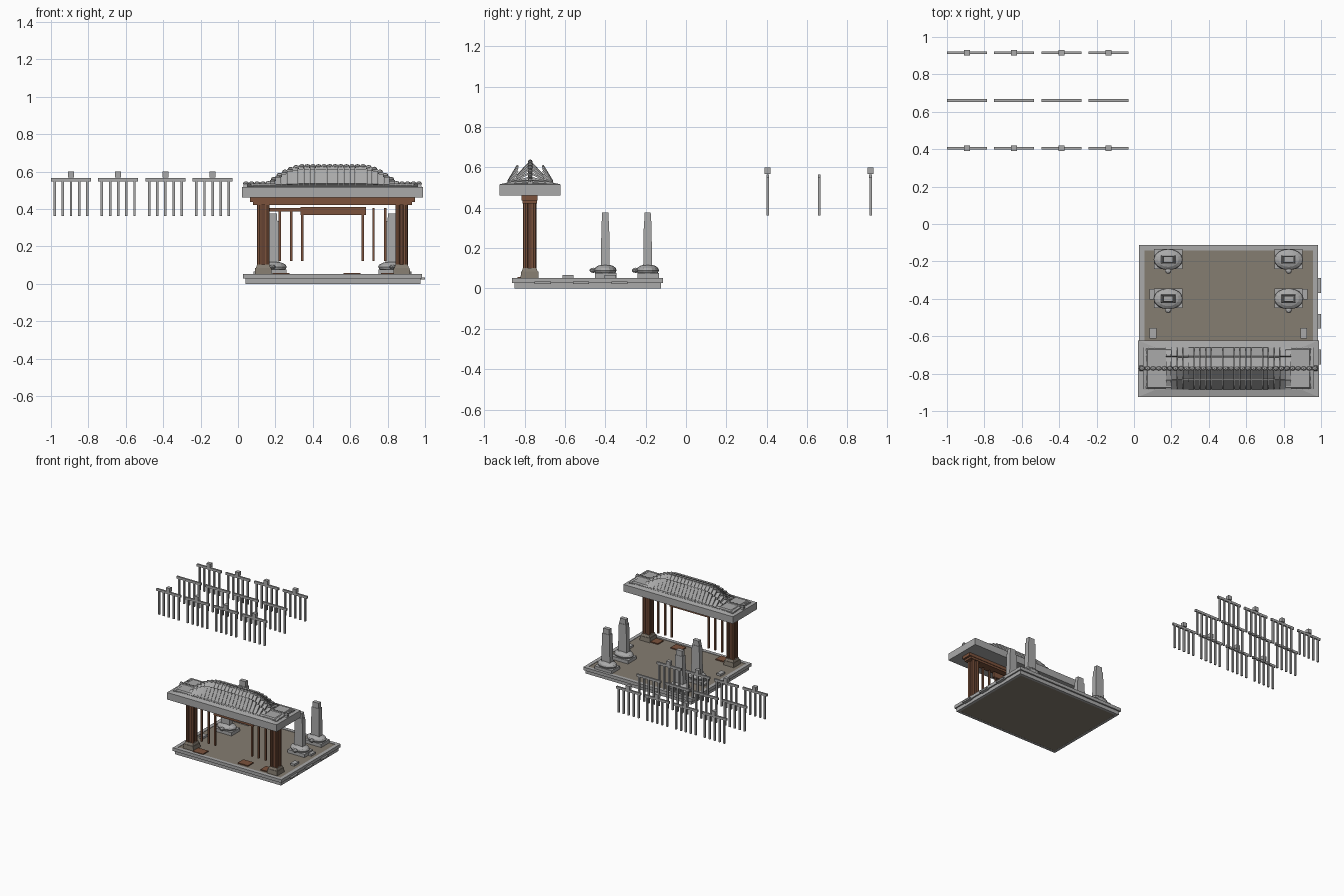
import bpy, bmesh, math
from mathutils import Vector, Matrix

if "Cube" in bpy.data.objects:
    bpy.data.objects.remove(bpy.data.objects["Cube"])


def mat(name, c):
    m = bpy.data.materials.new(name)
    m.diffuse_color = (*c, 1)
    m.use_nodes = True
    m.node_tree.nodes["Principled BSDF"].inputs["Base Color"].default_value = m.diffuse_color
    return m


STONE = mat("grey_stone", (0.40, 0.40, 0.40))
FLOOR = mat("taupe_paving", (0.235, 0.205, 0.165))
WOOD = mat("brown_wood", (0.20, 0.085, 0.045))
DARK = mat("dark_wood", (0.13, 0.055, 0.032))

CX = 0.505    # middle of the pavilion in x
GY = -0.775   # gate line in y


def finish(bm, name, m):
    bmesh.ops.recalc_face_normals(bm, faces=bm.faces)
    me = bpy.data.meshes.new(name)
    bm.to_mesh(me)
    bm.free()
    me.materials.append(m)
    ob = bpy.data.objects.new(name, me)
    bpy.context.collection.objects.link(ob)
    return ob


def add_box(bm, x0, x1, y0, y1, z0, z1, tx=1.0, ty=None):
    """Box by limits; tx, ty scale the top face for a taper."""
    ty = tx if ty is None else ty
    cx, cy = (x0 + x1) / 2, (y0 + y1) / 2
    vs = []
    for z, sx, sy in ((z0, 1, 1), (z1, tx, ty)):
        for x, y in ((x0, y0), (x1, y0), (x1, y1), (x0, y1)):
            vs.append(bm.verts.new((cx + (x - cx) * sx, cy + (y - cy) * sy, z)))
    for f in ((3, 2, 1, 0), (4, 5, 6, 7), (0, 1, 5, 4), (1, 2, 6, 5), (2, 3, 7, 6), (3, 0, 4, 7)):
        bm.faces.new([vs[i] for i in f])


def boxes(name, m, *specs):
    bm = bmesh.new()
    for s in specs:
        add_box(bm, *s)
    return finish(bm, name, m)


def add_slat(bm, x0, x1, a, b, t):
    """Flat tile between two (y, z) points with thickness t."""
    a, b = Vector(a), Vector(b)
    d = (b - a).normalized()
    n = Vector((-d.y, d.x)) * t
    if n.y > 0:
        n = -n
    rings = [[bm.verts.new((x, p.x, p.y)) for p in (a, b, b + n, a + n)] for x in (x0, x1)]
    bm.faces.new(rings[0])
    bm.faces.new(rings[1][::-1])
    for i in range(4):
        j = (i + 1) % 4
        bm.faces.new((rings[0][i], rings[0][j], rings[1][j], rings[1][i]))


def ellipsoid(bm, c, r, u=12, v=6):
    bmesh.ops.create_uvsphere(bm, u_segments=u, v_segments=v, radius=1,
                              matrix=Matrix.Translation(c) @ Matrix.Diagonal((*r, 1)))


# terrace: paving with a stone curb around it
boxes("paving", FLOOR, (0.055, 0.965, -0.84, -0.14, 0.001, 0.05))
for name, x0, x1, y0, y1, z0, z1, w in (("curb_lower", 0.04, 0.975, -0.85, -0.125, 0, 0.028, 0.02),
                                        ("curb_upper", 0.028, 0.985, -0.862, -0.113, 0.028, 0.053, 0.028)):
    boxes(name, STONE, (x0, x1, y0, y0 + w, z0, z1), (x0, x1, y1 - w, y1, z0, z1),
          (x0, x0 + w, y0 + w, y1 - w, z0, z1), (x1 - w, x1, y0 + w, y1 - w, z0, z1))
boxes("side_steps", STONE, *[(0.96, 1.0, y - 0.04, y + 0.04, 0.022, 0.034) for y in (-0.71, -0.52, -0.33)])
boxes("floor_stones", STONE, *[(CX + s * d - 0.018, CX + s * d + 0.018, y - 0.028, y + 0.028, 0.05, 0.066)
                               for s in (-1, 1) for d, y in ((0.403, -0.585), (0.405, -0.375))])
boxes("floor_planks", WOOD, *[(x - 0.045, x + 0.045, y - 0.035, y + 0.035, 0.05, 0.058)
                              for x, y in ((0.23, -0.80), (0.61, -0.775), (0.81, -0.775))])

# gate columns: square core with round corner posts on stone bases
for s, side in ((-1, "left"), (1, "right")):
    x = CX + s * 0.37
    boxes(side + "_column_base", FLOOR, (x - 0.045, x + 0.045, GY - 0.045, GY + 0.045, 0.05, 0.085, 0.95),
          (x - 0.039, x + 0.039, GY - 0.039, GY + 0.039, 0.085, 0.102, 0.85))
    boxes(side + "_column_core", DARK, (x - 0.024, x + 0.024, GY - 0.024, GY + 0.024, 0.1, 0.43))
    bm = bmesh.new()
    for dx in (-0.02, 0.02):
        for dy in (-0.02, 0.02):
            bmesh.ops.create_cone(bm, cap_ends=True, segments=8, radius1=0.0135, radius2=0.0135, depth=0.33,
                                  matrix=Matrix.Translation((x + dx, GY + dy, 0.265)))
    finish(bm, side + "_column_posts", WOOD)

# lintel, name board and hanging poles
boxes("lintel", WOOD, (CX - 0.425, CX + 0.425, GY - 0.036, GY + 0.036, 0.42, 0.436),
      (CX - 0.44, CX + 0.44, GY - 0.04, GY + 0.04, 0.436, 0.462))
boxes("gate_board", WOOD, (0.335, 0.685, GY - 0.014, GY + 0.006, 0.367, 0.41))
boxes("left_rail", WOOD, (0.16, 0.335, GY - 0.008, GY + 0.008, 0.385, 0.405))
boxes("gate_poles", WOOD, *[(CX + s * d - 0.006, CX + s * d + 0.006, GY - 0.006, GY + 0.006, 0.122, 0.405)
                            for s in (-1, 1) for d in (0.162, 0.22, 0.282)])

# eaves slab with a low hipped top
boxes("eaves_slab", STONE, (CX - 0.483, CX + 0.483, -0.925, -0.622, 0.46, 0.516),
      (CX - 0.483, CX + 0.483, -0.925, -0.622, 0.516, 0.524, 0.82, 0.76))


def ridge_height(x):
    t = min(max((0.345 - abs(x - CX)) / 0.19, 0), 1)
    return 0.535 + 0.092 * math.sin(t * math.pi / 2)


# tile strips in three overlapping courses on each slope
bm = bmesh.new()
N, W = 30, 0.0305
for i in range(N):
    x = CX + (i - (N - 1) / 2) * W
    h = ridge_height(x) - 0.525
    for s in (-1, 1):
        for (o0, z0), (o1, z1), t in (((0.115, 0.004), (0.078, 0.16), 0.012),
                                      ((0.113, 0.1), (0.066, 0.87), 0.01),
                                      ((0.07, 0.35), (0.008, 1.0), 0.01)):
            add_slat(bm, x - 0.0142, x + 0.0142, (GY + 0.003 + s * o0, 0.525 + z0 * h),
                     (GY + 0.003 + s * o1, 0.525 + z1 * h), t)
finish(bm, "roof_tiles", STONE)
boxes("tile_bed", STONE, (CX - 0.45, CX + 0.45, GY - 0.11, GY + 0.115, 0.518, 0.537, 0.96, 0.9))

# scalloped ridge and upturned corner ends
bm = bmesh.new()
for i in range(32):
    x = CX + (i - 15.5) * 0.0298
    ellipsoid(bm, (x, GY + 0.003, ridge_height(x)), (0.0165, 0.012, 0.013), 8, 4)
finish(bm, "ridge_caps", STONE)
boxes("corner_ends", STONE, *[(CX + s * 0.465 - 0.012, CX + s * 0.465 + 0.012, GY - 0.012, GY + 0.018, 0.515, 0.545, 0.5)
                              for s in (-1, 1)])

# stone tablets, each on the back of a tortoise
for s, side in ((-1, "left"), (1, "right")):
    for y, row in ((-0.40, "front"), (-0.19, "back")):
        x, n = CX + s * 0.322, side + "_" + row
        boxes(n + "_plinth", STONE, (x - 0.075, x + 0.075, y - 0.05, y + 0.055, 0.05, 0.076))
        bm = bmesh.new()
        ellipsoid(bm, (x, y, 0.09), (0.078, 0.056, 0.03), 16, 8)
        ellipsoid(bm, (x, y - 0.06, 0.09), (0.018, 0.018, 0.013), 8, 5)
        finish(bm, n + "_tortoise", STONE)
        boxes(n + "_tablet", STONE, (x - 0.038, x + 0.038, y - 0.022, y + 0.022, 0.1, 0.335, 0.85, 0.86),
              (x - 0.027, x + 0.027, y - 0.016, y + 0.016, 0.335, 0.376, 0.95))

# floating rows of railings; outer rows carry a cap block
for r, y in enumerate((0.405, 0.66, 0.915)):
    for c in range(4):
        x = -0.893 + c * 0.2525
        parts = [(x - 0.107, x + 0.107, y - 0.007, y + 0.007, 0.548, 0.566)]
        parts += [(x + k * 0.0435 - 0.0065, x + k * 0.0435 + 0.0065, y - 0.0065, y + 0.0065, 0.362, 0.548)
                  for k in range(-2, 3)]
        if r != 1:
            parts.append((x - 0.016, x + 0.016, y - 0.015, y + 0.015, 0.568, 0.6))
        boxes("railing_%d_%d" % (r + 1, c + 1), STONE, *parts)
